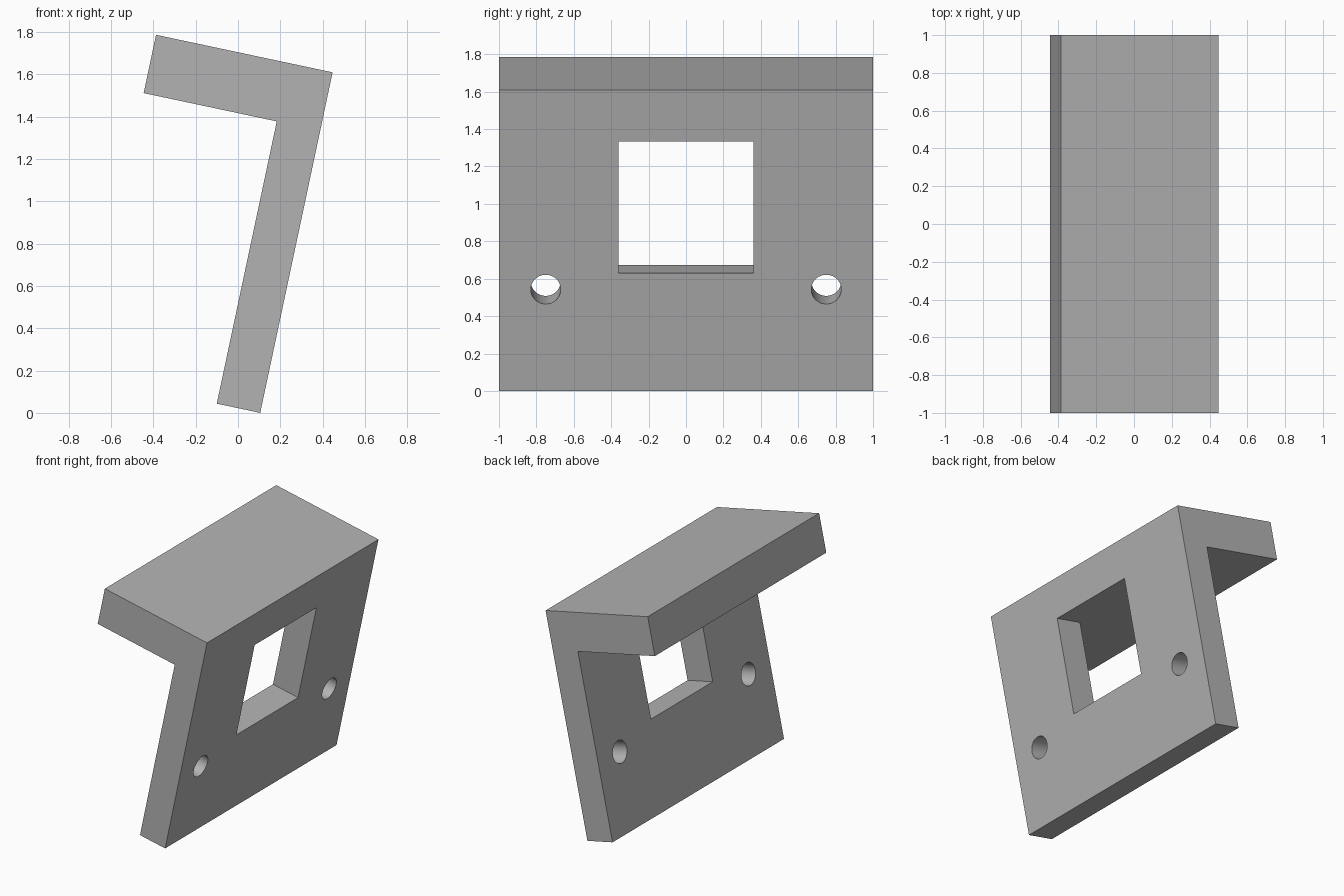
import bpy
import bmesh
from math import radians
from mathutils import Matrix

cube = bpy.data.objects.get("Cube")
if cube:
    bpy.data.objects.remove(cube, do_unlink=True)

WALL_LENGTH, WALL_THICK = 1.645, 0.21
FLANGE_REACH, FLANGE_THICK = 0.853, 0.2815
UNDERSIDE = WALL_LENGTH - FLANGE_THICK
TILT = radians(12)

gray = bpy.data.materials.new("plain gray")
gray.use_nodes = True
gray.diffuse_color = (0.45, 0.45, 0.45, 1)
gray.node_tree.nodes["Principled BSDF"].inputs["Base Color"].default_value = gray.diffuse_color


def add_object(name, bm):
    bmesh.ops.recalc_face_normals(bm, faces=bm.faces)
    mesh = bpy.data.meshes.new(name)
    bm.to_mesh(mesh)
    bm.free()
    mesh.materials.append(gray)
    obj = bpy.data.objects.new(name, mesh)
    bpy.context.collection.objects.link(obj)
    return obj


def cut(target, name, bm):
    cutter = add_object(name, bm)
    cutter.hide_render = True
    mod = target.modifiers.new(name, 'BOOLEAN')
    mod.operation, mod.solver, mod.object = 'DIFFERENCE', 'EXACT', cutter
    bpy.context.view_layer.objects.active = target
    bpy.ops.object.modifier_apply(modifier=name)
    bpy.data.objects.remove(cutter, do_unlink=True)


# Bracket: L profile extruded along y, upright at first
bm = bmesh.new()
profile = [(0, 0), (0, WALL_LENGTH), (-FLANGE_REACH, WALL_LENGTH),
           (-FLANGE_REACH, UNDERSIDE), (-WALL_THICK, UNDERSIDE), (-WALL_THICK, 0)]
face = bm.faces.new([bm.verts.new((x, -1, z)) for x, z in profile])
side = bmesh.ops.extrude_face_region(bm, geom=[face])
bmesh.ops.translate(bm, vec=(0, 2, 0),
                    verts=[v for v in side["geom"] if isinstance(v, bmesh.types.BMVert)])
bracket = add_object("angle_bracket", bm)

# Square window, its top flush with the flange underside
WINDOW_BOTTOM = 0.644
bm = bmesh.new()
size = (0.6, 0.72, UNDERSIDE - WINDOW_BOTTOM)
centre = (-WALL_THICK / 2, 0, (UNDERSIDE + WINDOW_BOTTOM) / 2)
bmesh.ops.create_cube(bm, size=1, matrix=Matrix.Translation(centre) @ Matrix.Diagonal((*size, 1)))
cut(bracket, "window_cutter", bm)

# Two round bolt holes through the wall
for y in (-0.75, 0.75):
    bm = bmesh.new()
    bmesh.ops.create_cone(
        bm, cap_ends=True, segments=48, radius1=0.08, radius2=0.08, depth=0.6,
        matrix=Matrix.Translation((-WALL_THICK / 2, y, 0.555)) @ Matrix.Rotation(radians(90), 4, 'Y'))
    cut(bracket, "bolt_hole_cutter", bm)

# Lean the bracket and stand it on its lower edge
bracket.data.transform(Matrix.Translation((0.105, 0, 0)) @ Matrix.Rotation(TILT, 4, 'Y'))
bracket.select_set(True)
bpy.context.view_layer.objects.active = bracket
bpy.ops.object.shade_smooth_by_angle(angle=radians(30))
